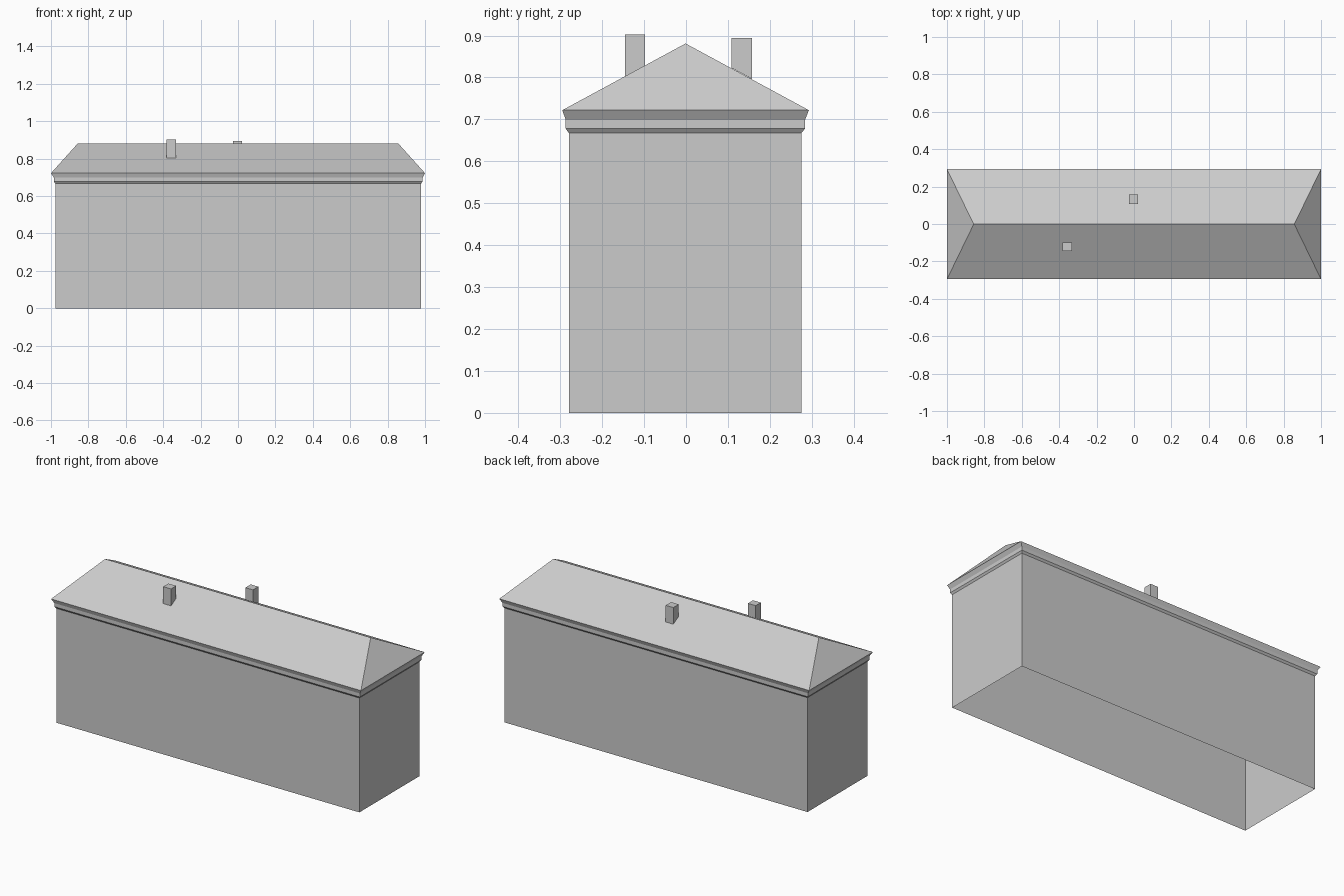
import bpy
import bmesh

if "Cube" in bpy.data.objects:
    bpy.data.objects.remove(bpy.data.objects["Cube"])

# One plain grey for the whole building
grey = bpy.data.materials.new("plain_grey")
grey.diffuse_color = (0.6, 0.6, 0.6, 1)
grey.use_nodes = True
grey.node_tree.nodes["Principled BSDF"].inputs["Base Color"].default_value = grey.diffuse_color


def finish(name, bm):
    mesh = bpy.data.meshes.new(name)
    bm.to_mesh(mesh)
    bm.free()
    mesh.materials.append(grey)
    obj = bpy.data.objects.new(name, mesh)
    bpy.context.collection.objects.link(obj)


def ring(bm, x0, x1, y0, y1, z):
    return [bm.verts.new((x, y, z)) for x, y in ((x0, y0), (x1, y0), (x1, y1), (x0, y1))]


def skirt(bm, lower, upper):
    for i in range(4):
        j = (i + 1) % 4
        bm.faces.new((lower[i], lower[j], upper[j], upper[i]))


def stacked_rings(name, levels):
    bm = bmesh.new()
    loops = [ring(bm, *level) for level in levels]
    for lower, upper in zip(loops, loops[1:]):
        skirt(bm, lower, upper)
    finish(name, bm)


WALL = (-0.977, 0.979, -0.279, 0.275)
EAVE = (-1.0, 1.0, -0.295, 0.293)
EAVE_Z, RIDGE_Z, RIDGE_X, RIDGE_Y = 0.722, 0.881, 0.857, -0.001

# Walls, open underneath
stacked_rings("walls", [(*WALL, 0.0), (*WALL, 0.667)])

# Stepped cornice below the eaves
stacked_rings("cornice", [
    (*WALL, 0.667),
    (-0.985, 0.987, -0.287, 0.284, 0.678),
    (-0.985, 0.987, -0.287, 0.284, 0.699),
    (*EAVE, EAVE_Z),
])

# Hipped roof
bm = bmesh.new()
a, b, c, d = ring(bm, *EAVE, EAVE_Z)
left = bm.verts.new((-RIDGE_X, RIDGE_Y, RIDGE_Z))
right = bm.verts.new((RIDGE_X, RIDGE_Y, RIDGE_Z))
for face in ((a, b, right, left), (b, c, right), (c, d, left, right), (d, a, left)):
    bm.faces.new(face)
finish("hipped_roof", bm)


# Chimneys, cut at the foot to follow the roof slope
def chimney(name, x0, x1, y0, y1, top):
    bm = bmesh.new()
    foot = ring(bm, x0, x1, y0, y1, 0)
    for v in foot:
        t = (abs(v.co.y) - 0.001) / 0.294
        v.co.z = RIDGE_Z - t * (RIDGE_Z - EAVE_Z)
    cap = ring(bm, x0, x1, y0, y1, top)
    skirt(bm, foot, cap)
    bm.faces.new(cap)
    finish(name, bm)


chimney("front_chimney", -0.381, -0.331, -0.145, -0.098, 0.902)
chimney("back_chimney", -0.028, 0.021, 0.108, 0.157, 0.894)
